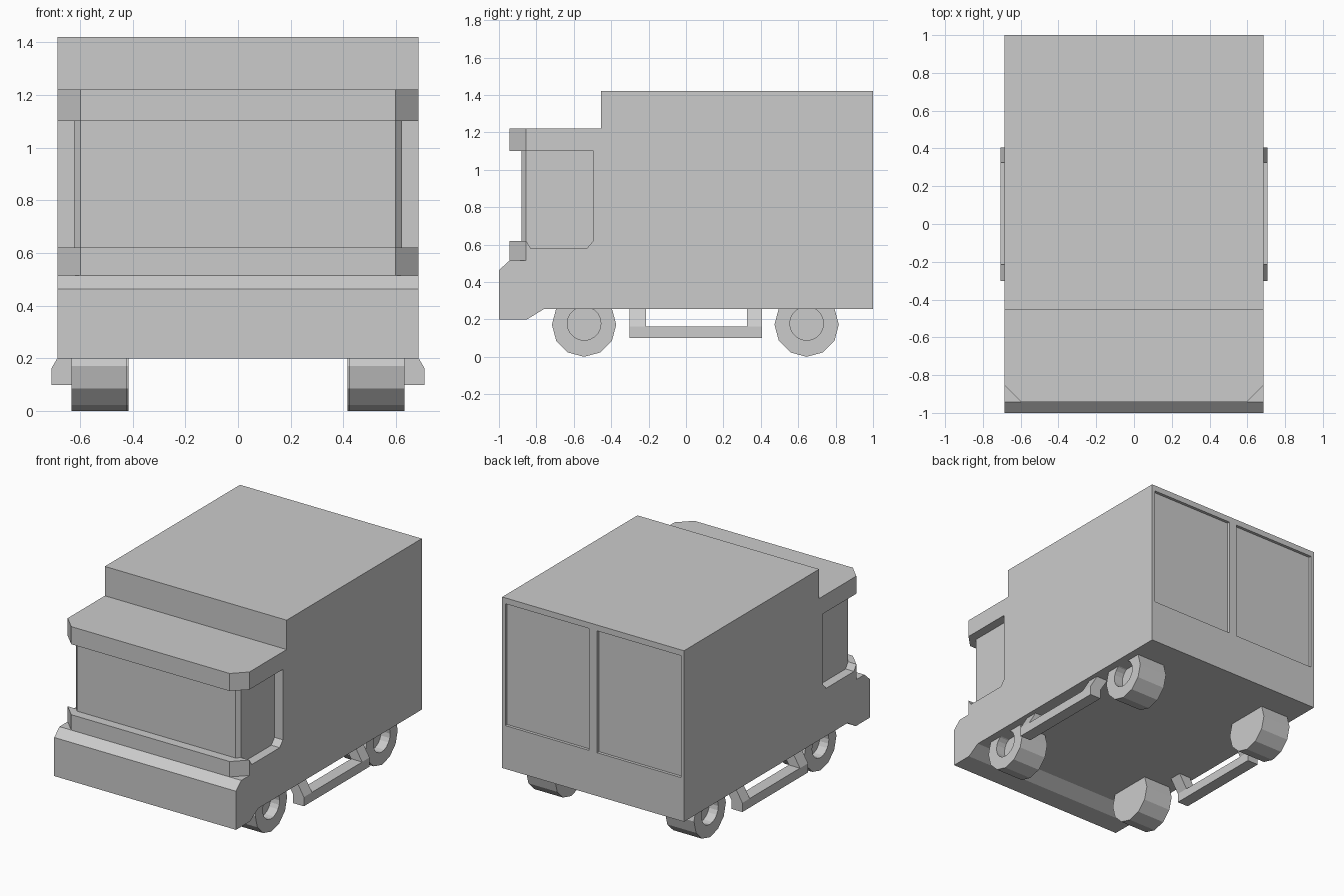
import bpy, bmesh, math
from mathutils import Vector

cube = bpy.data.objects.get("Cube")
if cube:
    bpy.data.objects.remove(cube, do_unlink=True)

grey = bpy.data.materials.new("light_grey")
grey.use_nodes = True
COLOUR = (0.6, 0.6, 0.6, 1)
grey.diffuse_color = COLOUR
grey.node_tree.nodes["Principled BSDF"].inputs["Base Color"].default_value = COLOUR


def prism(name, outline, axis, lo, hi):
    """Extrude a 2D outline along an axis; outline is (y,z), (x,z) or (x,y)."""
    def place(p, d):
        co = list(p)
        co.insert("xyz".index(axis), d)
        return Vector(co)
    bm = bmesh.new()
    face = bm.faces.new([bm.verts.new(place(p, lo)) for p in outline])
    grown = bmesh.ops.extrude_face_region(bm, geom=[face])["geom"]
    shift = place((0, 0), hi - lo)
    bmesh.ops.translate(bm, vec=shift,
                        verts=[v for v in grown if isinstance(v, bmesh.types.BMVert)])
    bmesh.ops.recalc_face_normals(bm, faces=bm.faces)
    mesh = bpy.data.meshes.new(name)
    bm.to_mesh(mesh)
    bm.free()
    mesh.materials.append(grey)
    obj = bpy.data.objects.new(name, mesh)
    bpy.context.collection.objects.link(obj)
    return obj


def cut(target, cutter):
    """Subtract the cutter for good and remove it."""
    cutter.hide_render = True
    mod = target.modifiers.new("cut", 'BOOLEAN')
    mod.operation = 'DIFFERENCE'
    mod.solver = 'EXACT'
    mod.object = cutter
    bpy.context.view_layer.objects.active = target
    bpy.ops.object.modifier_apply(modifier=mod.name)
    bpy.data.objects.remove(cutter, do_unlink=True)


def rect(a, b, c, d):
    return [(a, c), (b, c), (b, d), (a, d)]


def circle(y, z, r, n):
    return [(y + r * math.cos(math.tau * i / n), z + r * math.sin(math.tau * i / n))
            for i in range(n)]


W = 0.685

# Van body: side profile with bumper, cab roof and taller cargo box
body = prism("van_body", [
    (-1, 0.2), (-0.85, 0.2), (-0.76, 0.255), (1, 0.255), (1, 1.42),
    (-0.455, 1.42), (-0.455, 1.22), (-0.943, 1.22), (-0.943, 0.515), (-1, 0.463)],
    'x', -W, W)

# Windscreen set back between the visor and the sill
cut(body, prism("windscreen_cutter", rect(-0.8, 0.8, -1.1, -0.88), 'z', 0.62, 1.1))

for s in (-1, 1):
    # Chamfered corners of visor and sill
    cut(body, prism("corner_cutter", [
        (s * 0.597, -0.943), (s * 0.597, -1.1), (s * 0.8, -1.1),
        (s * 0.8, -0.855), (s * W, -0.855)], 'z', 0.515, 1.3))
    # Recessed side window, open to the front
    cut(body, prism("side_window_cutter", [
        (-1.1, 1.1), (-1.1, 0.62), (-0.855, 0.62), (-0.83, 0.58),
        (-0.53, 0.58), (-0.495, 0.62), (-0.495, 1.1)],
        'x', s * 0.622, s * 0.8))
    # Narrow corner pillar beside the windscreen
    cut(body, prism("pillar_cutter", [
        (s * 0.597, -0.88), (s * 0.597, -0.95), (s * 0.7, -0.95),
        (s * 0.7, -0.855), (s * 0.622, -0.855)], 'z', 0.62, 1.1))
    # Recessed rear door panel
    cut(body, prism("rear_panel_cutter", rect(s * 0.03, s * 0.662, 0.55, 1.38),
                    'y', 0.98, 1.1))

for s, side in ((-1, "right"), (1, "left")):
    # Wheels with a hollow hub on the outside
    for y, end, inner in ((-0.545, "front", 0.422), (0.645, "rear", 0.415)):
        wheel = prism(f"{end}_{side}_wheel", circle(y, 0.172, 0.172, 12),
                      'x', s * inner, s * 0.632)
        cut(wheel, prism("hub_cutter", circle(y, 0.178, 0.09, 20),
                         'x', s * 0.565, s * 0.75))
    # Side step: a low bar on two slanted brackets
    prism(f"{side}_step_bar", [(s * x, z) for x, z in rect(0.625, 0.708, 0.1, 0.162)],
          'y', -0.215, 0.325)
    for y0, y1, end in ((-0.302, -0.215, "front"), (0.325, 0.405, "rear")):
        prism(f"{side}_step_{end}_bracket", [
            (s * x, z) for x, z in ((0.625, 0.1), (0.708, 0.1), (0.708, 0.162),
                                    (0.652, 0.258), (0.565, 0.258), (0.625, 0.162))],
              'y', y0, y1)
